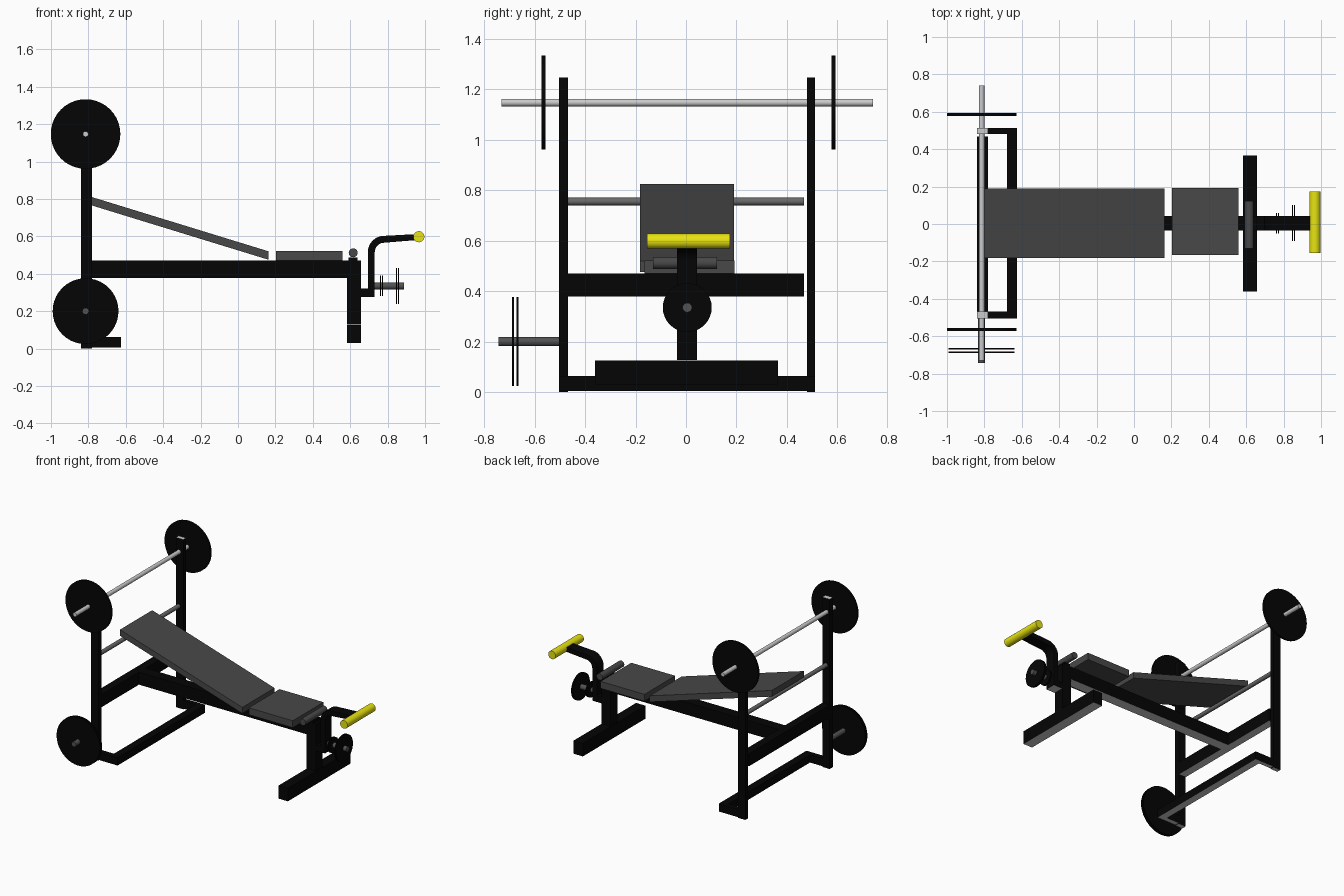
import bpy, bmesh, math
from mathutils import Vector

cube = bpy.data.objects.get("Cube")
if cube:
    bpy.data.objects.remove(cube, do_unlink=True)


def material(name, rgb):
    m = bpy.data.materials.new(name)
    m.use_nodes = True
    m.diffuse_color = (*rgb, 1)
    m.node_tree.nodes["Principled BSDF"].inputs["Base Color"].default_value = (*rgb, 1)
    return m


black = material("black paint", (0.0015, 0.0015, 0.0015))
vinyl = material("dark grey vinyl", (0.065, 0.065, 0.065))
steel = material("bare steel", (0.6, 0.6, 0.6))
dull = material("dull steel", (0.14, 0.14, 0.14))
dark = material("dark steel", (0.085, 0.085, 0.085))
yellow = material("yellow grip", (0.8, 0.77, 0.006))


def finish(bm, name, mat):
    bmesh.ops.recalc_face_normals(bm, faces=bm.faces)
    me = bpy.data.meshes.new(name)
    bm.to_mesh(me)
    bm.free()
    ob = bpy.data.objects.new(name, me)
    bpy.context.collection.objects.link(ob)
    me.materials.append(mat)
    return ob


def box(name, x, y, z, mat=black):
    """Block between the given (low, high) limits."""
    bm = bmesh.new()
    bmesh.ops.create_cube(bm, size=1)
    for v in bm.verts:
        v.co = [r[0] if c < 0 else r[1] for c, r in zip(v.co, (x, y, z))]
    return finish(bm, name, mat)


def tube(name, x, y, z, bare_top=False):
    """Black frame tube with an unpainted underside, and top if asked."""
    ob = box(name, x, y, z)
    ob.data.materials.append(steel)
    for p in ob.data.polygons:
        if p.normal.z < -0.5 or (bare_top and p.normal.z > 0.5):
            p.material_index = 1


def rod(name, start, end, radius, mat, sides=20):
    """Cylinder from start to end."""
    a, b = Vector(start), Vector(end)
    bm = bmesh.new()
    bmesh.ops.create_cone(bm, cap_ends=True, segments=sides, radius1=radius,
                          radius2=radius, depth=(b - a).length)
    ob = finish(bm, name, mat)
    ob.location = (a + b) / 2
    ob.rotation_mode = 'QUATERNION'
    ob.rotation_quaternion = (b - a).to_track_quat('Z', 'Y')
    bpy.ops.object.select_all(action='DESELECT')
    ob.select_set(True)
    bpy.context.view_layer.objects.active = ob
    bpy.ops.object.shade_smooth_by_angle()


def prism(name, profile, y, mat):
    """Side outline (x, z) stretched across y."""
    bm = bmesh.new()
    face = bm.faces.new([bm.verts.new((px, y[0], pz)) for px, pz in profile])
    out = bmesh.ops.extrude_face_region(bm, geom=[face])
    moved = [g for g in out["geom"] if isinstance(g, bmesh.types.BMVert)]
    bmesh.ops.translate(bm, verts=moved, vec=(0, y[1] - y[0], 0))
    finish(bm, name, mat)


# Rear frame: uprights, floor U and crossbar
back = (-0.84, -0.78)
for side, y in (("right", (-0.504, -0.467)), ("left", (0.48, 0.512))):
    tube(side + "_upright", back, y, (0, 1.246), bare_top=True)
    tube(side + "_floor_arm", (-0.78, -0.625), y, (0.005, 0.063))
tube("floor_crossbar", (-0.68, -0.625), (-0.467, 0.48), (0.005, 0.063))
tube("rear_crossbar", back, (-0.467, 0.468), (0.378, 0.47))
rod("backrest_support", (-0.81, -0.47, 0.755), (-0.81, 0.468, 0.755), 0.015, dull)

# Bench spine and front leg
mid = (-0.035, 0.043)
tube("spine_beam", (-0.78, 0.582), mid, (0.378, 0.47))
tube("front_leg", (0.582, 0.657), mid, (0.128, 0.47))
tube("front_foot", (0.582, 0.657), (-0.36, 0.365), (0.03, 0.126))
box("roller_bracket", (0.592, 0.638), mid, (0.47, 0.488))
rod("leg_roller", (0.616, -0.13, 0.512), (0.616, 0.123, 0.512), 0.024, vinyl)

# Pads
prism("backrest_pad", [(-0.83, 0.825), (0.163, 0.52), (0.163, 0.475), (-0.83, 0.78)],
      (-0.183, 0.19), vinyl)
box("seat_pad", (0.203, 0.56), (-0.165, 0.192), (0.47, 0.521), vinyl)

# Leg lever: flat bar with a rounded bend
tube("lever_mount", (0.657, 0.731), mid, (0.277, 0.32))


def bend(radius):
    return [(0.782 - radius * math.cos(t), 0.515 + radius * math.sin(t))
            for t in (i * math.pi / 16 for i in range(9))]


outline = [(0.694, 0.32)] + bend(0.088)[:-1] + [(0.77, 0.602), (0.955, 0.612)]
outline += [(0.955, 0.58)] + bend(0.051)[::-1] + [(0.731, 0.32)]
prism("leg_lever", outline, mid, black)
rod("lever_grip", (0.967, -0.154, 0.598), (0.967, 0.174, 0.598), 0.03, yellow)

# Lever peg with its small plates
rod("lever_peg", (0.72, 0.005, 0.335), (0.888, 0.005, 0.335), 0.019, dark)
for i, (x, r) in enumerate(((0.762, 0.055), (0.773, 0.055), (0.848, 0.097), (0.859, 0.097))):
    rod(f"lever_plate_{i + 1}", (x - 0.003, 0.005, 0.335), (x + 0.003, 0.005, 0.335), r, black, 32)

# Barbell and its plates
bx = -0.815
rod("barbell", (bx, -0.73, 1.147), (bx, 0.74, 1.147), 0.015, steel)
for side, y in (("right", -0.564), ("left", 0.585)):
    rod(side + "_barbell_plate", (bx, y - 0.008, 1.147), (bx, y + 0.008, 1.147), 0.186, black, 40)

# Storage peg with spare plates
rod("storage_peg", (bx, -0.742, 0.2), (bx, -0.5, 0.2), 0.018, dark)
for i, y in enumerate((-0.685, -0.667)):
    rod(f"spare_plate_{i + 1}", (bx, y - 0.004, 0.2), (bx, y + 0.004, 0.2), 0.176, black, 40)
